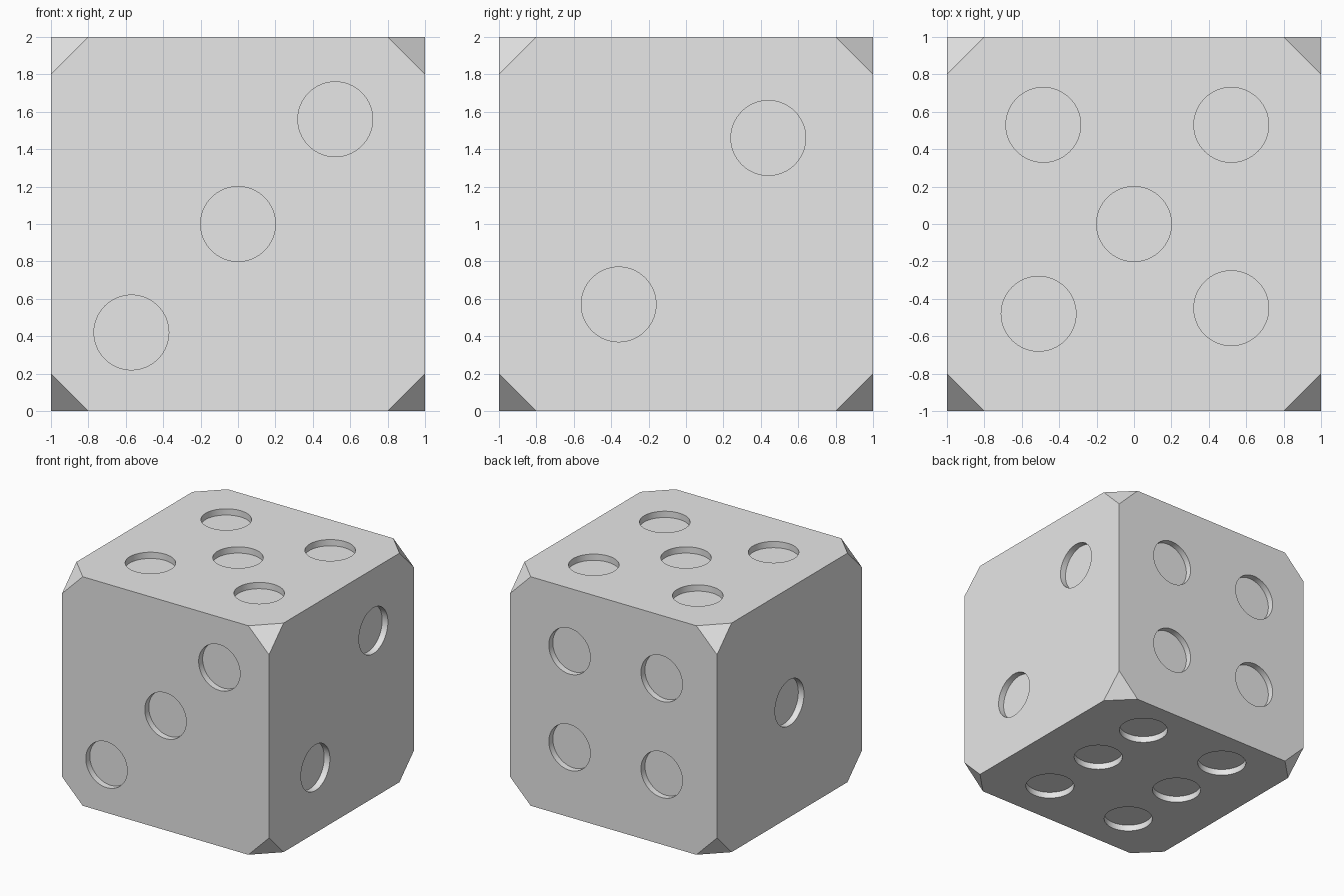
import bpy
import bmesh
import math
from mathutils import Matrix, Vector

default = bpy.data.objects.get("Cube")
if default:
    bpy.data.objects.remove(default, do_unlink=True)

PIP_RADIUS, PIP_DEPTH, CORNER = 0.2, 0.055, 0.2

# One plain grey for the whole die
grey = bpy.data.materials.new("plain_grey")
grey.use_nodes = True
colour = (0.8, 0.8, 0.8, 1)
grey.diffuse_color = colour
grey.node_tree.nodes["Principled BSDF"].inputs["Base Color"].default_value = colour


def make_object(name, bm):
    mesh = bpy.data.meshes.new(name)
    bm.to_mesh(mesh)
    bm.free()
    mesh.materials.append(grey)
    obj = bpy.data.objects.new(name, mesh)
    bpy.context.collection.objects.link(obj)
    return obj


# Body: a cube with its eight corners cut off
bm = bmesh.new()
bmesh.ops.create_cube(bm, size=2, matrix=Matrix.Translation((0, 0, 1)))
bmesh.ops.bevel(bm, geom=bm.verts[:], offset=CORNER, offset_type='OFFSET',
                segments=1, affect='VERTICES')
body = make_object("die_body", bm)

# Pip centres for each face
pips = [(-0.57, -1, 0.42), (0, -1, 1), (0.52, -1, 1.56)]                    # front
pips += [(1, -0.36, 0.57), (1, 0.44, 1.46)]                                 # left side
pips += [(-1, 0, 1)]                                                        # right side
pips += [(x, 1, z) for x in (0.425, -0.465) for z in (0.61, 1.45)]          # back
pips += [(x, y, 0) for x in (0.43, -0.42) for y in (-0.575, 0.05, 0.635)]   # underside
pips += [(-0.485, 0.53, 2), (0.52, 0.53, 2), (0, 0, 2),
         (-0.51, -0.48, 2), (0.52, -0.45, 2)]                               # top

# Cutters: short cylinders sunk into the faces
bm = bmesh.new()
for pip in pips:
    centre = Vector(pip)
    offset = centre - Vector((0, 0, 1))
    axis = max(range(3), key=lambda i: abs(offset[i]))
    normal = Vector((0, 0, 0))
    normal[axis] = math.copysign(1, offset[axis])
    turn = normal.to_track_quat('Z', 'Y').to_matrix().to_4x4()
    bmesh.ops.create_cone(bm, cap_ends=True, segments=64, radius1=PIP_RADIUS,
                          radius2=PIP_RADIUS, depth=2 * PIP_DEPTH,
                          matrix=Matrix.Translation(centre) @ turn)
cutter = make_object("pip_cutter", bm)
cutter.hide_render = True

# Sink the pips, then discard the cutter
cut = body.modifiers.new("pips", 'BOOLEAN')
cut.operation = 'DIFFERENCE'
cut.solver = 'EXACT'
cut.object = cutter
bpy.ops.object.select_all(action='DESELECT')
body.select_set(True)
bpy.context.view_layer.objects.active = body
bpy.ops.object.modifier_apply(modifier=cut.name)
bpy.data.objects.remove(cutter, do_unlink=True)
bpy.ops.object.shade_smooth_by_angle(angle=math.radians(30))
